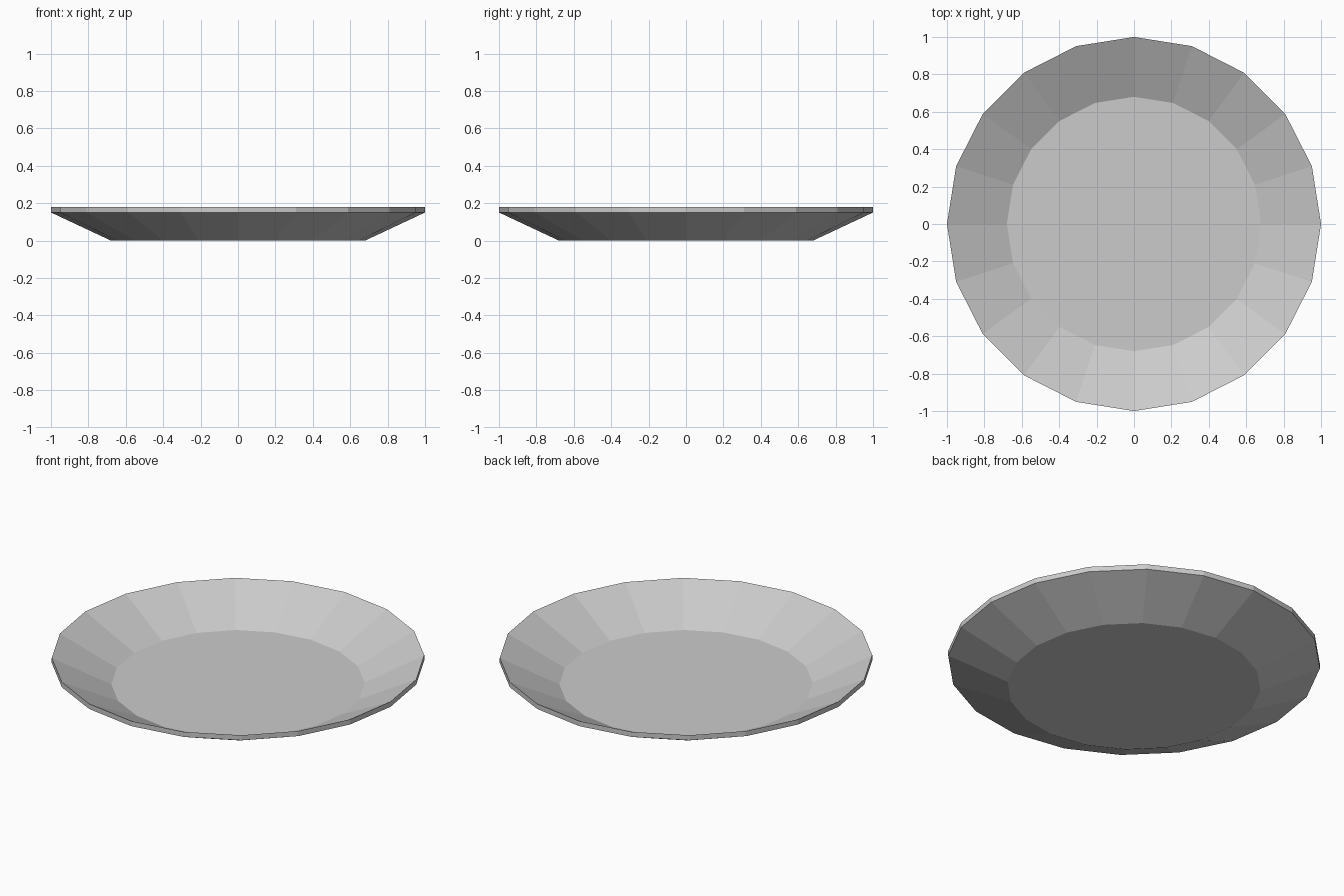
import bpy, bmesh
from math import cos, sin, tau

if "Cube" in bpy.data.objects:
    bpy.data.objects.remove(bpy.data.objects["Cube"])

SIDES = 20
# Closed wall profile (radius, height): underside, outer rim, dish floor edge
PROFILE = [(0.68, 0.0), (1.0, 0.15), (1.0, 0.18), (0.68, 0.02)]

bm = bmesh.new()
rings = [[bm.verts.new((r * cos(tau * i / SIDES), r * sin(tau * i / SIDES), z))
          for i in range(SIDES)] for r, z in PROFILE]

# Sloped underside, rim band and inner slope
for low, high in zip(rings, rings[1:]):
    for i in range(SIDES):
        j = (i + 1) % SIDES
        bm.faces.new((low[i], low[j], high[j], high[i]))

# Flat base and dish floor
bm.faces.new(rings[0][::-1])
bm.faces.new(rings[-1])
bmesh.ops.recalc_face_normals(bm, faces=bm.faces)

mesh = bpy.data.meshes.new("plate")
bm.to_mesh(mesh)
bm.free()
plate = bpy.data.objects.new("plate", mesh)
bpy.context.collection.objects.link(plate)
